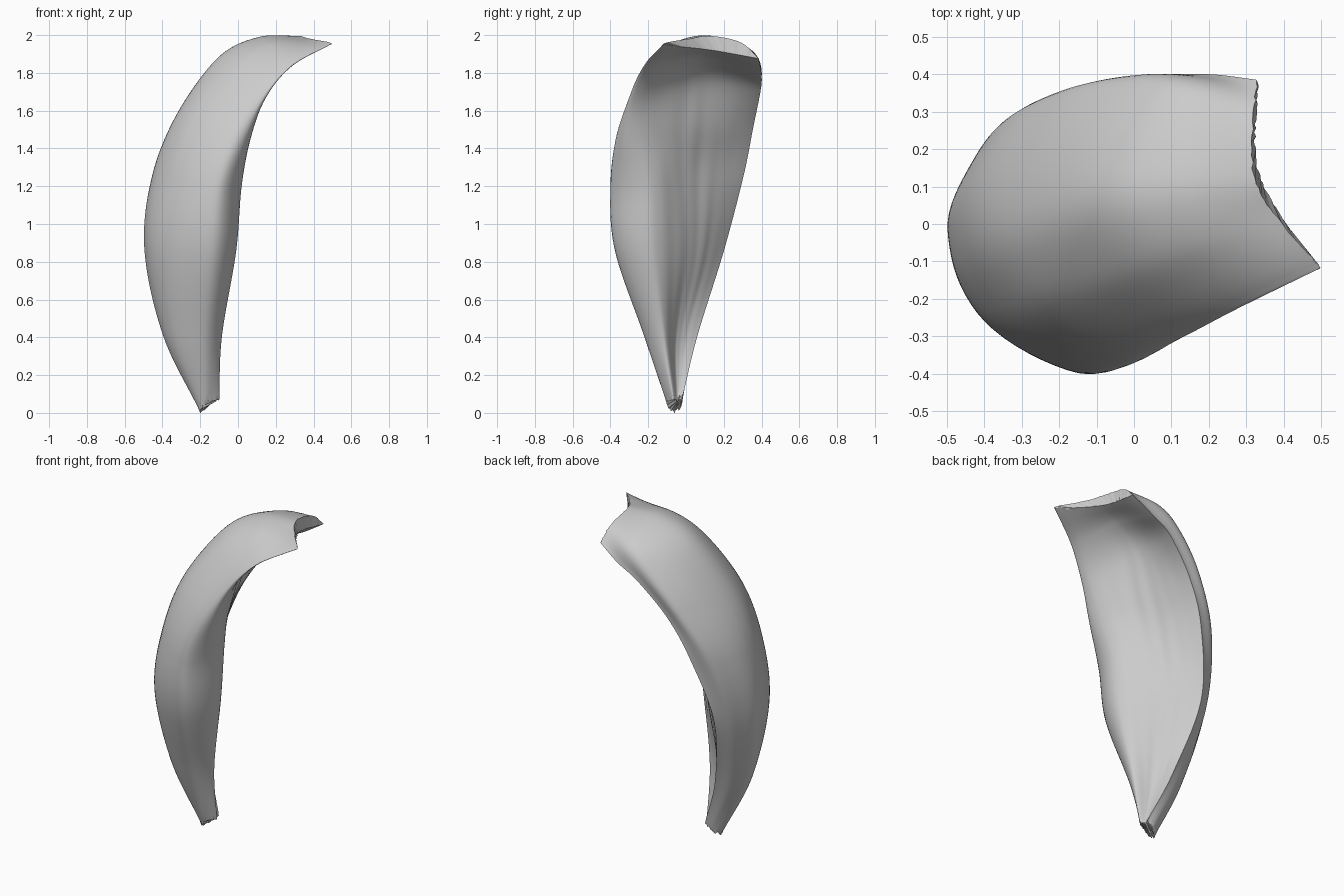
import bpy, math, random
from mathutils import Vector

if "Cube" in bpy.data.objects:
    bpy.data.objects.remove(bpy.data.objects["Cube"])

random.seed(4)

# Lengthwise rails around the body, each running from the bottom tip to the torn top end
back_edge = [(-.12, -.02, .07), (-.245, .06, .40), (-.335, .20, .85), (-.245, .305, 1.25),
             (-.12, .355, 1.50), (.06, .395, 1.70), (.20, .40, 1.785), (.33, .385, 1.87)]
back_flank = [(-.16, -.025, .03), (-.33, .02, .39), (-.43, .13, .86), (-.37, .25, 1.26),
              (-.21, .335, 1.56), (-.03, .37, 1.78), (.12, .36, 1.895), (.32, .29, 1.955)]
ridge = [(-.20, -.06, 0), (-.395, -.08, .40), (-.495, -.03, .86), (-.455, .02, 1.25),
         (-.325, .06, 1.57), (-.11, .10, 1.87), (.10, .12, 1.98), (.32, .13, 1.99)]
front_flank = [(-.19, -.09, .02), (-.33, -.18, .40), (-.405, -.25, .85), (-.36, -.25, 1.22),
               (-.255, -.20, 1.55), (-.045, -.13, 1.825), (.15, -.06, 1.95), (.38, .02, 1.975)]
fold = [(-.16, -.10, .05), (-.17, -.22, .40), (-.13, -.375, .85), (-.10, -.40, 1.18),
        (-.02, -.37, 1.45), (.105, -.287, 1.69), (.265, -.205, 1.85), (.485, -.10, 1.955)]
front_lip = [(-.10, -.07, .07), (-.085, -.12, .40), (-.01, -.18, .85), (.02, -.20, 1.20),
             (.07, -.25, 1.46), (.148, -.245, 1.67), (.28, -.185, 1.83), (.475, -.095, 1.94)]
inner_face = [(-.125, -.045, .06), (-.19, -.045, .40), (-.175, .03, .85), (-.12, .04, 1.25),
              (-.04, .06, 1.50), (.055, .09, 1.745), (.20, .10, 1.865), (.335, .13, 1.915)]
rails = [[Vector(p) for p in r] for r in (back_edge, back_flank, ridge, front_flank,
                                          fold, front_lip, inner_face, back_edge)]


def spline(pts, t):
    """Catmull-Rom through pts, t in 0..1"""
    f = t * (len(pts) - 1)
    i = min(int(f), len(pts) - 2)
    f -= i
    b, c = pts[i], pts[i + 1]
    a = pts[i - 1] if i > 0 else b * 2 - c
    d = pts[i + 2] if i + 2 < len(pts) else c * 2 - b
    return (b * 2 + (c - a) * f + (a * 2 - b * 5 + c * 4 - d) * f**2
            + (b * 3 - a - c * 3 + d) * f**3) / 2


# Loft closed sections: HALF steps over the outer skin, HALF back across the inner face
HALF, NV = 48, 100
RING = 2 * HALF
verts = []
for j in range(NV + 1):
    v = j / NV
    section = [spline(r, v) for r in rails]
    middle = sum(section[:-1], Vector()) / 7
    for k in range(RING):
        outer = k <= HALF
        w = k / HALF if outer else (k - HALF) / HALF
        u = w * 5 / 7 if outer else (5 + 2 * w) / 7
        p = spline(section, u)
        # faint lengthwise ripples in the skin and inner fibres
        fade = math.sin(math.pi * w) * math.sin(math.pi * v)
        ripple = math.sin(38 * w + 5 * v) + math.sin(25 * w - 7 * v)
        p += (p - middle).normalized() * ripple * fade * .0015
        if j in (0, NV):          # slightly ragged torn ends
            p += Vector((.3 * v, 0, 1 - v)) * random.uniform(-.01, .01)
        verts.append(p)

faces = []
for j in range(NV):
    for k in range(RING):
        n = (k + 1) % RING
        faces.append((j * RING + k, j * RING + n, (j + 1) * RING + n, (j + 1) * RING + k))

# Close both torn ends with strips between the skin and the inner face
for base, flip in ((0, True), (NV * RING, False)):
    for k in range(HALF):
        quad = [k, k + 1, RING - k - 1, (RING - k) % RING]
        quad = list(dict.fromkeys(base + q for q in quad))
        faces.append(quad[::-1] if flip else quad)

lowest = min(p.z for p in verts)
mesh = bpy.data.meshes.new("curved_peel")
mesh.from_pydata([p - Vector((0, 0, lowest)) for p in verts], [], faces)
peel = bpy.data.objects.new("curved_peel", mesh)
bpy.context.collection.objects.link(peel)
bpy.context.view_layer.objects.active = peel
peel.select_set(True)
bpy.ops.object.shade_smooth_by_angle(angle=math.radians(50))
